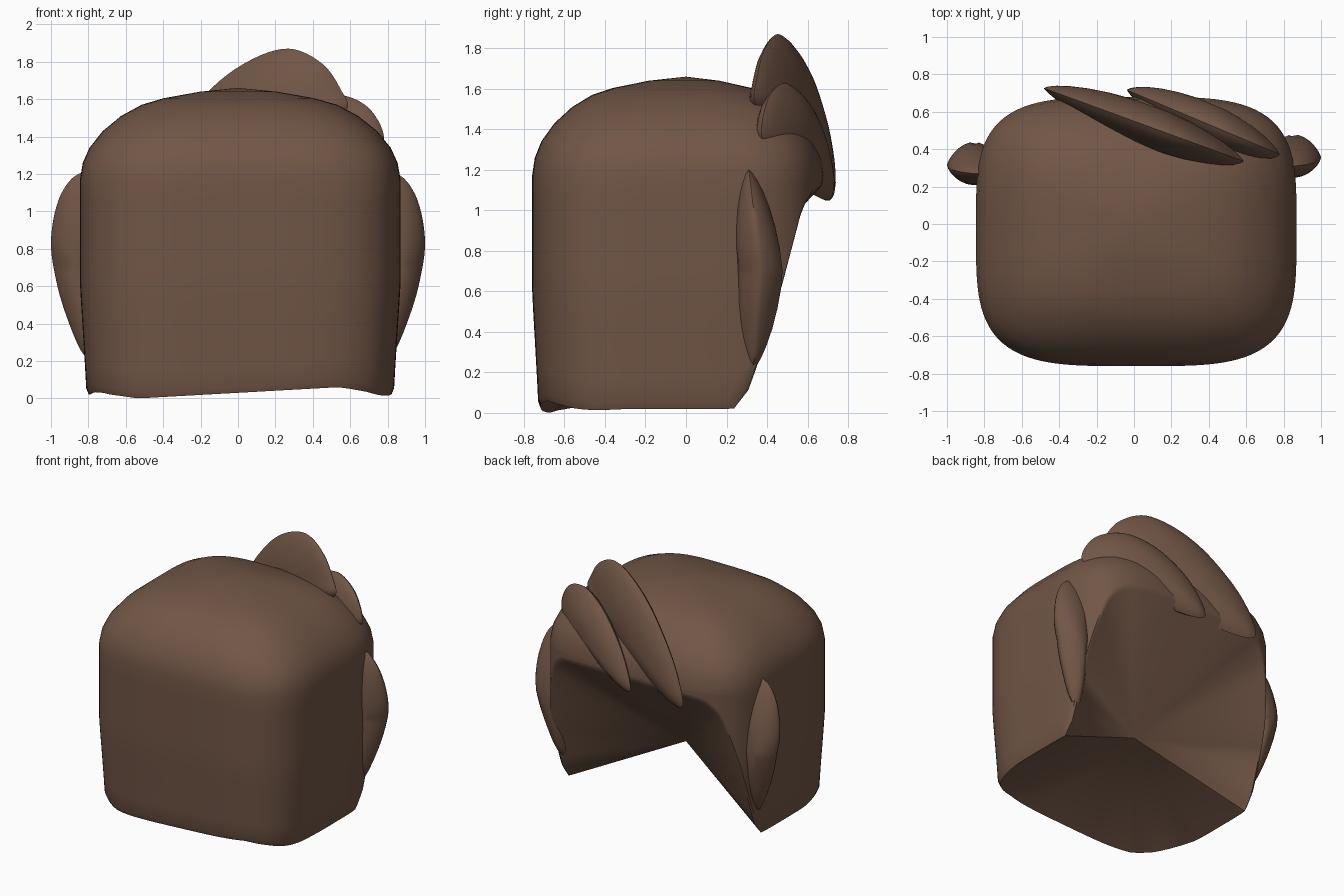
import bpy, bmesh, math
from mathutils import Vector

if "Cube" in bpy.data.objects:
    bpy.data.objects.remove(bpy.data.objects["Cube"])

brown = bpy.data.materials.new("warm brown")
brown.diffuse_color = (0.165, 0.092, 0.061, 1)
brown.use_nodes = True
brown.node_tree.nodes["Principled BSDF"].inputs["Base Color"].default_value = brown.diffuse_color


def lerp_table(table, v):
    """Piecewise linear lookup, clamped at the ends."""
    if v <= table[0][0]:
        return table[0][1]
    for (a, fa), (b, fb) in zip(table, table[1:]):
        if v <= b:
            return fa + (fb - fa) * (v - a) / (b - a)
    return table[-1][1]


def finish(bm, name, angle):
    bmesh.ops.recalc_face_normals(bm, faces=bm.faces)
    mesh = bpy.data.meshes.new(name)
    bm.to_mesh(mesh)
    bm.free()
    mesh.materials.append(brown)
    ob = bpy.data.objects.new(name, mesh)
    bpy.context.collection.objects.link(ob)
    bpy.ops.object.select_all(action='DESELECT')
    ob.select_set(True)
    bpy.context.view_layer.objects.active = ob
    bpy.ops.object.shade_smooth_by_angle(angle=math.radians(angle))
    return ob


# --- main hair shell: rounded box with a domed top and an arched face opening
DOME = [(1, 1.17), (.982, 1.26), (.94, 1.34), (.855, 1.43), (.74, 1.51),
        (.61, 1.57), (.47, 1.605), (.24, 1.64)]
OPENING = [(.25, .02), (.33, .12), (.42, .4), (.5, .7), (.58, 1.0), (.63, 1.09), (.68, 1.12)]
HEM = [(-.8, .055), (-.7, .02), (-.55, .0), (0, .03), (.55, .06), (.7, .04), (.83, .0)]
TAPER = [(0, .957), (.2, .97), (.4, .985), (.6, 1), (1, 1)]


def section(theta, r, z):
    n = 3.8 - 1.2 * (1 - r) if z > 1 else 3.8
    c, s = math.cos(theta), math.sin(theta)
    k = r / (abs(c / .857) ** n + abs(s / (.705 if s > 0 else .735)) ** n) ** (1 / n)
    return Vector((.012 * r + k * c, -.025 * r + k * s, z))


def hem_height(theta):
    p = section(theta, 1, 1)
    if p.y > .25:
        return lerp_table(OPENING, p.y)
    front = lerp_table(HEM, p.x * .97)
    blend = min(1, max(0, (p.y + .7) / .4))
    return front * (1 - blend) + .02 * blend


bm = bmesh.new()
N, LOW = 160, 10
columns = []
for i in range(N):
    th = 2 * math.pi * i / N
    h = hem_height(th)
    rim = section(th, lerp_table(TAPER, h) * .985, h)
    col = [bm.verts.new(rim)]
    start = h + .035
    for j in range(LOW):
        z = start + (1.17 - start) * j / LOW
        col.append(bm.verts.new(section(th, lerp_table(TAPER, z), z)))
    col += [bm.verts.new(section(th, r, z)) for r, z in DOME]
    columns.append(col)
crown = bm.verts.new((0, 0, 1.66))
inside = bm.verts.new((0, 0, .41))
for a, b in zip(columns, columns[1:] + columns[:1]):
    for j in range(len(a) - 1):
        bm.faces.new((a[j], b[j], b[j + 1], a[j + 1]))
    bm.faces.new((a[-1], b[-1], crown))
    bm.faces.new((b[0], a[0], inside))      # underside closing to one inner point
finish(bm, "hair_shell", 40)


# --- leaf-shaped locks: smooth outline in x-z, swollen along y
def smooth_outline(points, steps=6):
    out, n = [], len(points)
    P = [Vector(p) for p in points]
    for i in range(n):
        a, b, c, d = (P[(i + k) % n] for k in (-1, 0, 1, 2))
        for s in range(steps):
            t = s / steps
            out.append(.5 * (2 * b + (c - a) * t + (2 * a - 5 * b + 4 * c - d) * t * t
                             + (3 * b - a - 3 * c + d) * t ** 3))
    return out


def lock(name, points, mid_y, thick):
    outline = smooth_outline(points)
    centre = sum(outline, Vector((0, 0))) / len(outline)
    bm = bmesh.new()

    def ring(s, side):
        off = side * thick * (1 - s * s) ** .75
        pts = [centre + (p - centre) * s for p in outline]
        return [bm.verts.new((p.x, mid_y(p.x, p.y) + off, p.y)) for p in pts]

    rim = ring(1, 0)
    for side in (-1, 1):
        prev = rim
        for s in (.96, .88, .76, .6, .4, .2):
            cur = ring(s, side)
            for i in range(len(cur)):
                k = (i + 1) % len(cur)
                bm.faces.new((prev[i], prev[k], cur[k], cur[i]))
            prev = cur
        bm.faces.new(prev)
    finish(bm, name, 50)


# two swept fringe locks
lock("fringe_upper",
     [(-.47, 1.06), (-.4, 1.33), (-.17, 1.63), (.05, 1.8), (.27, 1.87), (.45, 1.79),
      (.55, 1.65), (.58, 1.54), (.4, 1.4), (.15, 1.22), (-.15, 1.1)],
     lambda x, z: .55 - .365 * x, .12)
lock("fringe_lower",
     [(-.03, 1.06), (.05, 1.3), (.25, 1.52), (.45, 1.62), (.6, 1.61), (.72, 1.53),
      (.78, 1.38), (.68, 1.27), (.5, 1.18), (.25, 1.1)],
     lambda x, z: .7 - .42 * x, .12)

# side locks, the left one set slightly further from the opening
SIDE_Y = [(.2, .33), (.7, .37), (1.2, .31)]
for name, sx, dy in (("side_lock_right", 1, 0), ("side_lock_left", -1, -.04)):
    lock(name,
         [(sx * x, z) for x, z in
          [(.76, 1.19), (.87, 1.19), (.96, 1.06), (1, .84), (.97, .62), (.91, .42),
           (.83, .24), (.77, .24), (.74, .5), (.73, .9)]],
         lambda x, z, d=dy: lerp_table(SIDE_Y, z) + d, .11)
